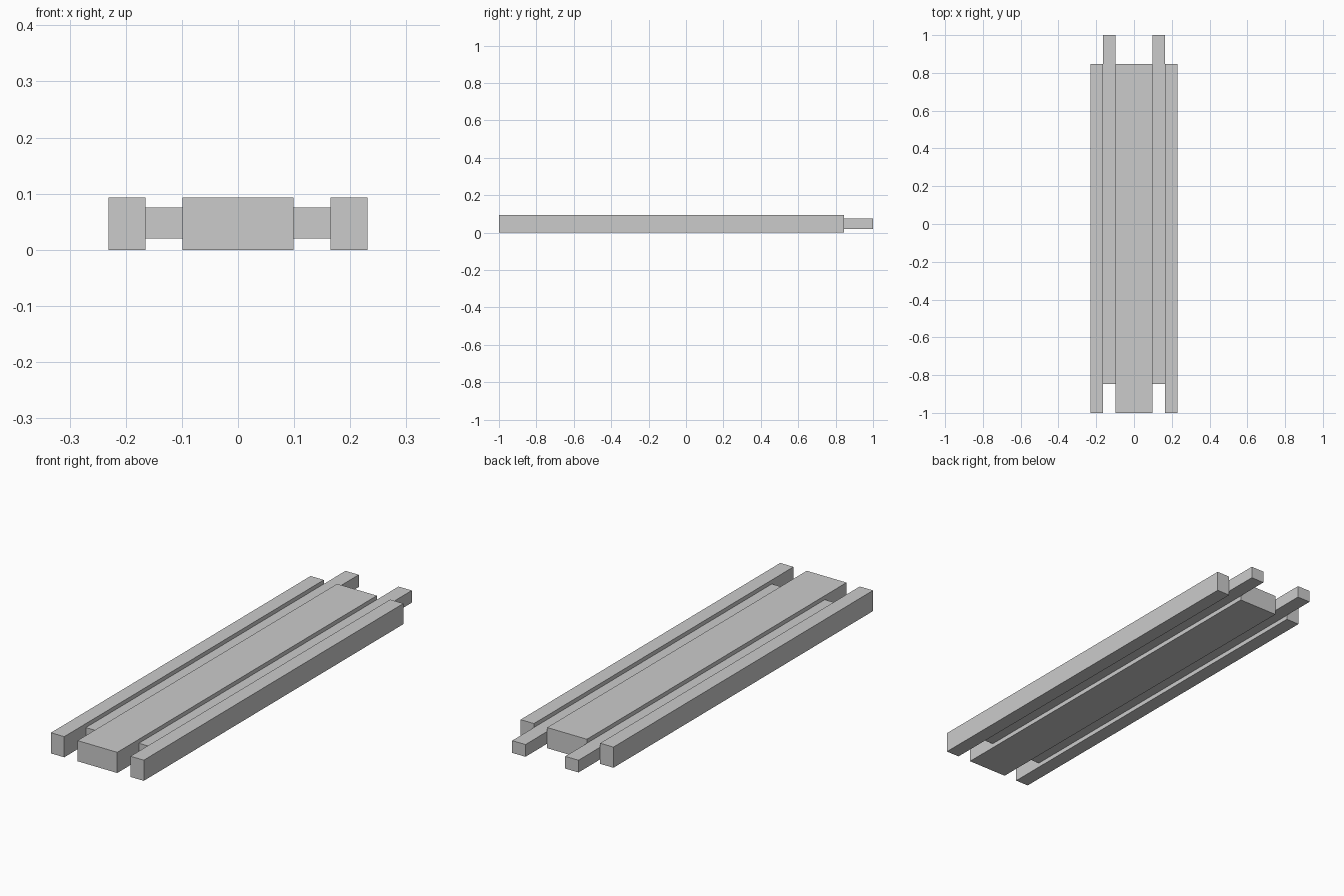
import bpy

if "Cube" in bpy.data.objects:
    bpy.data.objects.remove(bpy.data.objects["Cube"])

END = 0.846    # where the staggered ends step back
TOP = 0.093    # height of the full-depth boards


def box(name, x, y, z):
    """Box from (min, max) ranges on each axis."""
    lo, hi = zip(x, y, z)
    bpy.ops.mesh.primitive_cube_add(size=1, location=[(a + b) / 2 for a, b in zip(lo, hi)])
    ob = bpy.context.object
    ob.name = name
    ob.scale = [b - a for a, b in zip(lo, hi)]
    bpy.ops.object.transform_apply(location=False, rotation=False, scale=True)
    return ob


# Wide board in the middle
box("centre_board", (-0.099, 0.099), (-1, END), (0, TOP))

# Thin connecting strips and outer rails, one pair on each side
for side, s in (("left", -1), ("right", 1)):
    box(f"{side}_connecting_strip", sorted((s * 0.099, s * 0.165)), (-END, 1), (0.02, 0.075))
    box(f"{side}_outer_rail", sorted((s * 0.165, s * 0.231)), (-1, END), (0, TOP))
